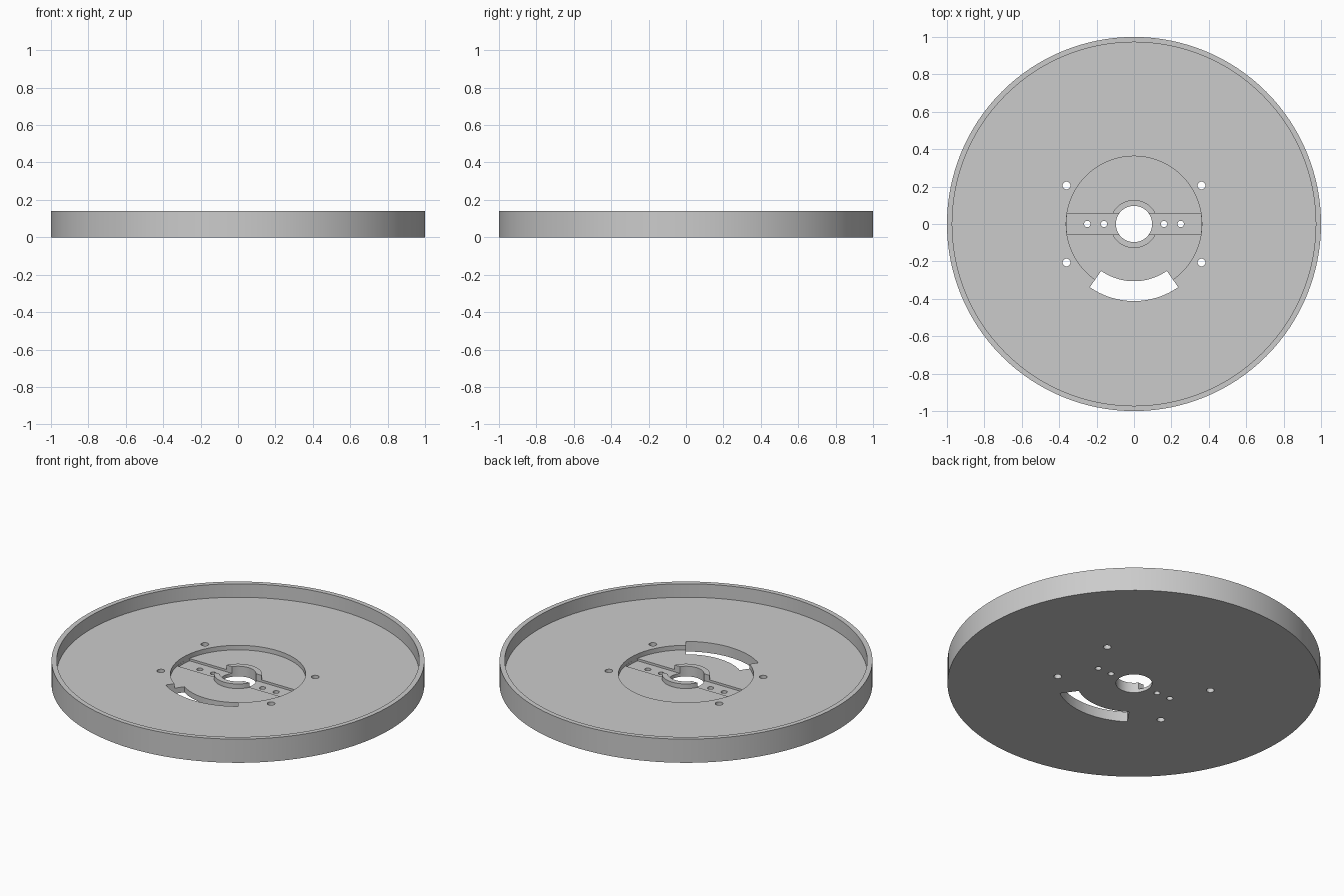
import bpy, bmesh
from math import sin, cos, asin, pi, radians

if "Cube" in bpy.data.objects:
    bpy.data.objects.remove(bpy.data.objects["Cube"], do_unlink=True)

RIM_TOP, FLOOR, RECESS, CHANNEL = 0.14, 0.06, 0.033, 0.02
BORE_R, HUB_R, RECESS_R = 0.097, 0.1285, 0.3625
SEGMENTS = 128

grey = bpy.data.materials.new("plain grey")
grey.use_nodes = True
colour = (0.6, 0.6, 0.6, 1)
grey.diffuse_color = colour
grey.node_tree.nodes["Principled BSDF"].inputs["Base Color"].default_value = colour


def make_object(name, bm):
    bmesh.ops.recalc_face_normals(bm, faces=bm.faces)
    mesh = bpy.data.meshes.new(name)
    bm.to_mesh(mesh)
    bm.free()
    mesh.materials.append(grey)
    obj = bpy.data.objects.new(name, mesh)
    bpy.context.collection.objects.link(obj)
    return obj


def lathe(name, profile):
    """Revolve a closed (radius, height) profile around z."""
    bm = bmesh.new()
    rings = []
    for i in range(SEGMENTS):
        a = 2 * pi * i / SEGMENTS
        rings.append([bm.verts.new((r * cos(a), r * sin(a), z)) for r, z in profile])
    n = len(profile)
    for i, ring in enumerate(rings):
        after = rings[(i + 1) % SEGMENTS]
        for j in range(n):
            k = (j + 1) % n
            bm.faces.new((ring[j], after[j], after[k], ring[k]))
    return make_object(name, bm)


def arc(radius, start, end, steps, cx=0, cy=0):
    return [(cx + radius * cos(start + (end - start) * i / steps),
             cy + radius * sin(start + (end - start) * i / steps))
            for i in range(steps + 1)]


def prism(bm, outline, low, high):
    bottom = [bm.verts.new((x, y, low)) for x, y in outline]
    top = [bm.verts.new((x, y, high)) for x, y in outline]
    bm.faces.new(bottom[::-1])
    bm.faces.new(top)
    for i in range(len(outline)):
        j = (i + 1) % len(outline)
        bm.faces.new((bottom[i], bottom[j], top[j], top[i]))


def cut(target, bm):
    cutter = make_object("cutter", bm)
    cutter.hide_render = True
    mod = target.modifiers.new("cut", "BOOLEAN")
    mod.operation, mod.solver, mod.object = "DIFFERENCE", "EXACT", cutter
    bpy.ops.object.select_all(action="DESELECT")
    bpy.context.view_layer.objects.active = target
    target.select_set(True)
    bpy.ops.object.modifier_apply(modifier=mod.name)
    bpy.data.objects.remove(cutter, do_unlink=True)


# Round tray with raised rim, centre recess and hub ring
tray = lathe("round_tray", [
    (BORE_R, 0), (1, 0), (1, RIM_TOP), (0.972, RIM_TOP), (0.972, FLOOR),
    (RECESS_R, FLOOR), (RECESS_R, RECESS), (HUB_R, RECESS),
    (HUB_R, FLOOR), (BORE_R, FLOOR)])

# Shallow channel across the recess, splitting the hub ring in two
bm = bmesh.new()
reach = RECESS_R - 0.001
half = asin(0.057 / reach)
prism(bm, arc(reach, -half, half, 8) + arc(reach, pi - half, pi + half, 8),
      CHANNEL, 0.1)
cut(tray, bm)

# Curved slot and round screw holes, all the way through
bm = bmesh.new()
start, end = radians(-125), radians(-55)
prism(bm, arc(0.412, start, end, 32) + arc(0.306, end, start, 32), -0.1, 0.1)
holes = [(sx * 0.361, sy * 0.206, 0.021) for sx in (-1, 1) for sy in (-1, 1)]
holes += [(sx * x, 0, 0.017) for sx in (-1, 1) for x in (0.161, 0.25)]
for x, y, r in holes:
    prism(bm, arc(r, 0, 2 * pi, 24, x, y)[:-1], -0.1, 0.1)
cut(tray, bm)

bpy.ops.object.shade_smooth_by_angle(angle=radians(30))
